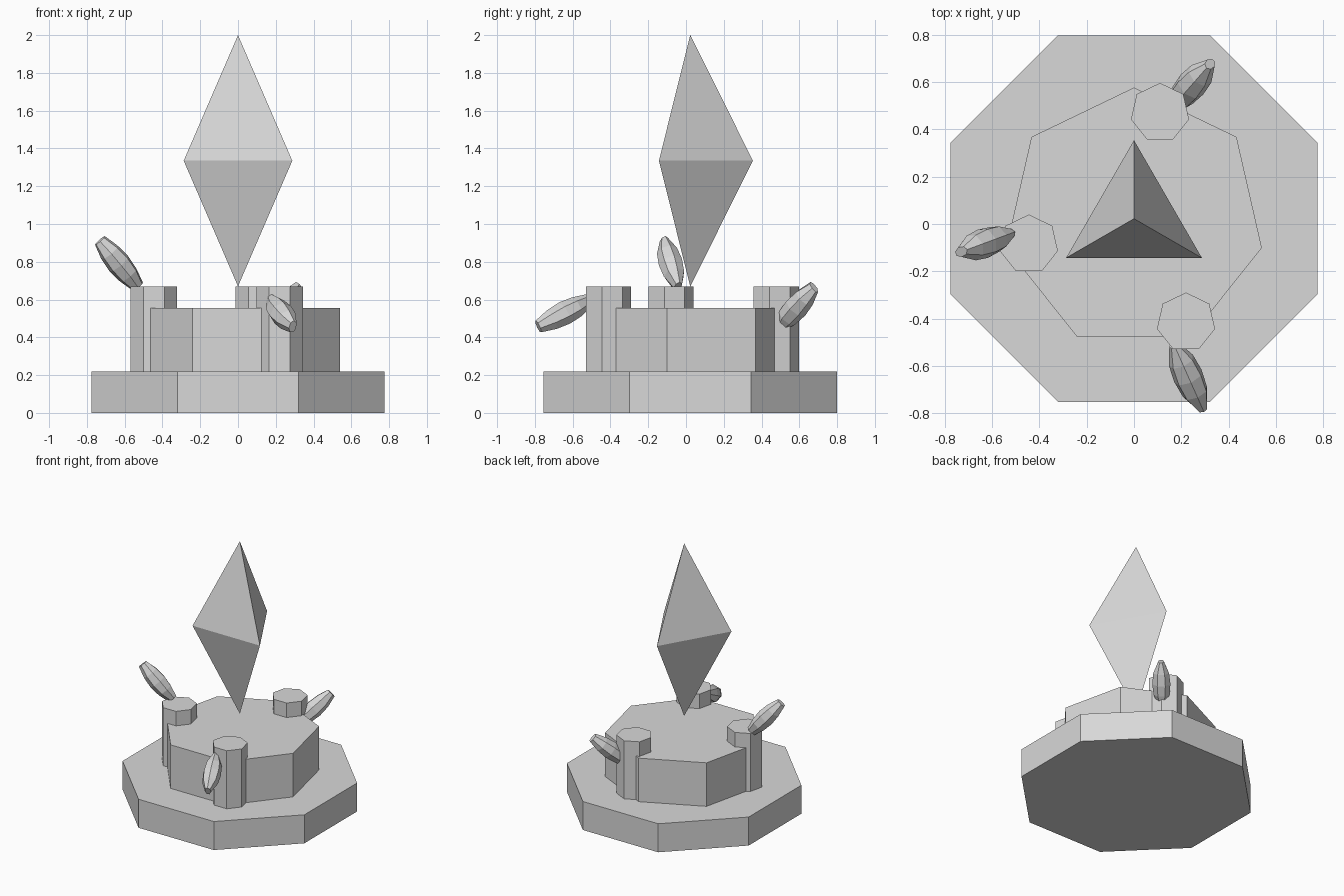
import bpy, bmesh, math
from mathutils import Vector

cube = bpy.data.objects.get("Cube")
if cube:
    bpy.data.objects.remove(cube, do_unlink=True)

CY = 0.0225  # shared centre line of plinth, drum and crystal

stone = bpy.data.materials.new("pale grey stone")
stone.use_nodes = True
grey = (0.69, 0.69, 0.69, 1)
stone.diffuse_color = grey
stone.node_tree.nodes["Principled BSDF"].inputs["Base Color"].default_value = grey


def lathe(name, sides, profile, location, start=90):
    """Flat-sided solid from (radius, height) rings; zero radius makes a point."""
    bm = bmesh.new()
    rings = []
    for r, h in profile:
        if r == 0:
            rings.append([bm.verts.new((0, 0, h))] * sides)
            continue
        angles = [math.radians(start) + math.tau * i / sides for i in range(sides)]
        rings.append([bm.verts.new((r * math.cos(a), r * math.sin(a), h)) for a in angles])
    for low, high in zip(rings, rings[1:]):
        for i in range(sides):
            j = (i + 1) % sides
            corners = dict.fromkeys((low[i], low[j], high[j], high[i]))
            bm.faces.new(list(corners))
    for ring in (rings[0], rings[-1]):
        if len(set(ring)) > 2:
            bm.faces.new(ring)
    bmesh.ops.recalc_face_normals(bm, faces=bm.faces)
    mesh = bpy.data.meshes.new(name)
    bm.to_mesh(mesh)
    bm.free()
    mesh.materials.append(stone)
    obj = bpy.data.objects.new(name, mesh)
    obj.location = location
    bpy.context.collection.objects.link(obj)
    return obj


# Stepped base
lathe("plinth", 8, [(0.84, 0), (0.84, 0.22)], (0, CY, 0), start=22.5)
lathe("drum", 7, [(0.555, 0.22), (0.555, 0.556)], (0, CY, 0))

# Floating three-sided crystal
lathe("crystal", 3, [(0, 0.67), (0.332, 1.335), (0, 2.0)], (0, CY, 0))

# Pillars around the drum
pillars = {"right": (-0.445, -0.086), "back": (0.11, 0.471), "front": (0.22, -0.416)}
for side, (x, y) in pillars.items():
    lathe(side + "_pillar", 7, [(0.126, 0.22), (0.126, 0.668)], (x, y, 0))

# Tilted barrel-shaped shards leaning out from the pillars
barrel = [(0.036, -0.163), (0.057, -0.08), (0.065, 0), (0.057, 0.08), (0.036, 0.163)]
shards = {
    "right": ((-0.63, -0.08, 0.79), (-0.62, -0.23, 0.75)),
    "back": ((0.24, 0.584, 0.56), (0.50, 0.57, 0.645)),
    "front": ((0.23, -0.647, 0.526), (0.37, -0.83, -0.43)),
}
for side, (centre, direction) in shards.items():
    shard = lathe(side + "_shard", 7, barrel, centre)
    shard.rotation_euler = Vector(direction).to_track_quat('Z', 'Y').to_euler()
    # Pinch both ends sideways into narrow tips
    for v in shard.data.vertices:
        if abs(v.co.z) > 0.15:
            v.co.x *= 0.6
